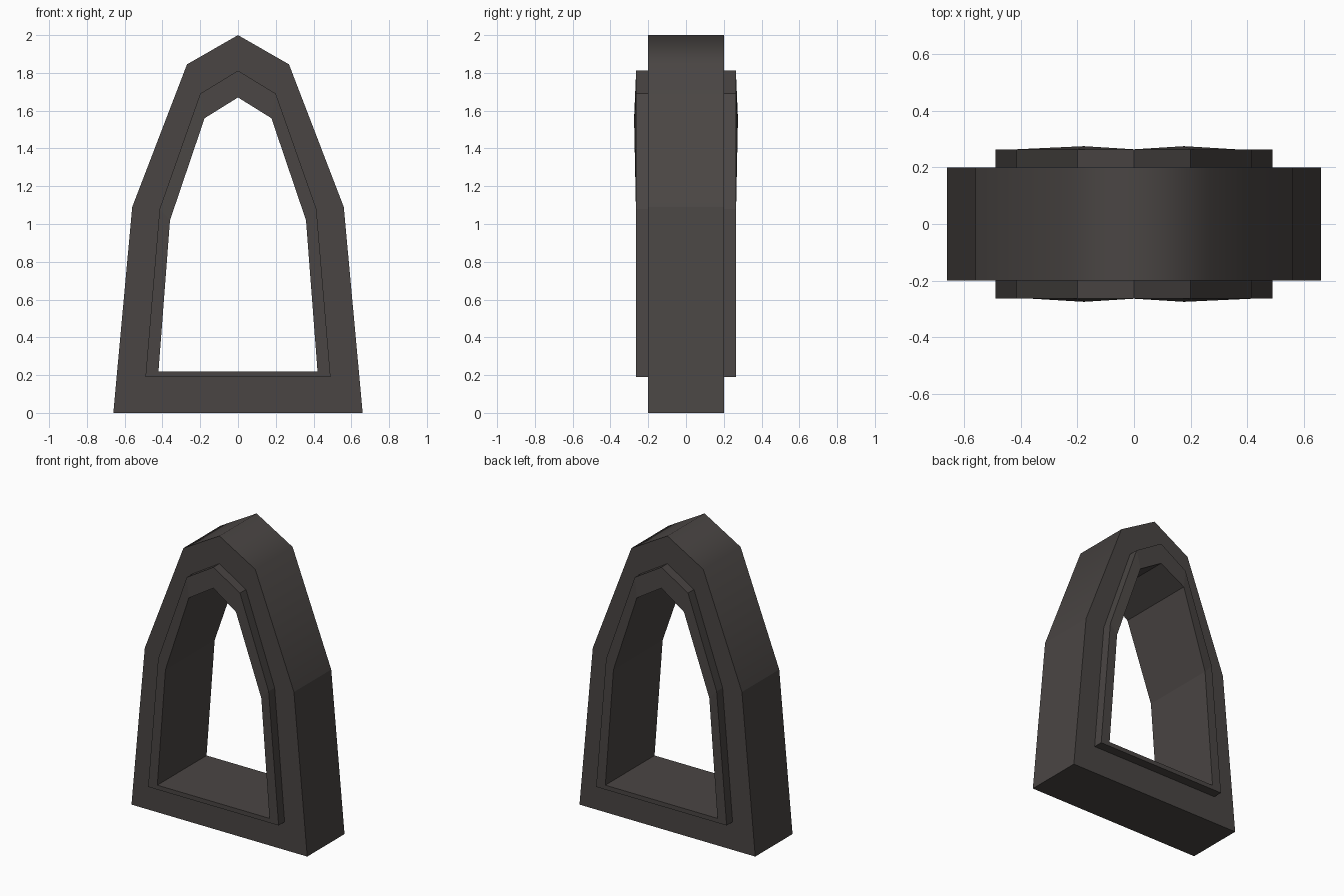
import bpy, bmesh

if "Cube" in bpy.data.objects:
    bpy.data.objects.remove(bpy.data.objects["Cube"])


def profile(half):
    """Mirror a right-hand outline (bottom to apex) into a closed loop."""
    return half + [(-p[0],) + tuple(p[1:]) for p in reversed(half[:-1])]


# Half outlines as (x, z, depth), depth = distance from the centre plane
outer = [(0.66, 0, 0.2), (0.56, 1.09, 0.2), (0.27, 1.845, 0.2), (0, 2, 0.2)]
rim = [(0.49, 0.19), (0.415, 1.08), (0.2, 1.69), (0, 1.812)]
rim_base = [(x, z, 0.2) for x, z in rim]
rim_top = [(x, z, 0.264) for x, z in rim]
inner = [(0.421, 0.22, 0.264), (0.36, 1.02, 0.264), (0.177, 1.56, 0.275), (0, 1.67, 0.264)]
rings = [(h, -1) for h in (outer, rim_base, rim_top, inner)]
rings += [(h, 1) for h in (inner, rim_top, rim_base, outer)]

# Arched frame with a raised rim on both sides
bm = bmesh.new()
loops = [[bm.verts.new((x, s * d, z)) for x, z, d in profile(h)] for h, s in rings]
n = len(loops[0])
for k in range(len(loops)):
    a, b = loops[k], loops[(k + 1) % len(loops)]
    for i in range(n):
        j = (i + 1) % n
        bm.faces.new((a[i], a[j], b[j], b[i])).smooth = True
bmesh.ops.recalc_face_normals(bm, faces=bm.faces)

# Hard edges everywhere except across the rounded outside of the arch
for e in bm.edges:
    e.smooth = False
for i in (2, 3, 4):
    bm.edges.get((loops[0][i], loops[-1][i])).smooth = True

mesh = bpy.data.meshes.new("arch_frame")
bm.to_mesh(mesh)
bm.free()

mat = bpy.data.materials.new("dark warm grey")
mat.diffuse_color = (0.068, 0.06, 0.057, 1)
mat.use_nodes = True
mat.node_tree.nodes["Principled BSDF"].inputs["Base Color"].default_value = mat.diffuse_color
mesh.materials.append(mat)
bpy.context.collection.objects.link(bpy.data.objects.new("arch_frame", mesh))
